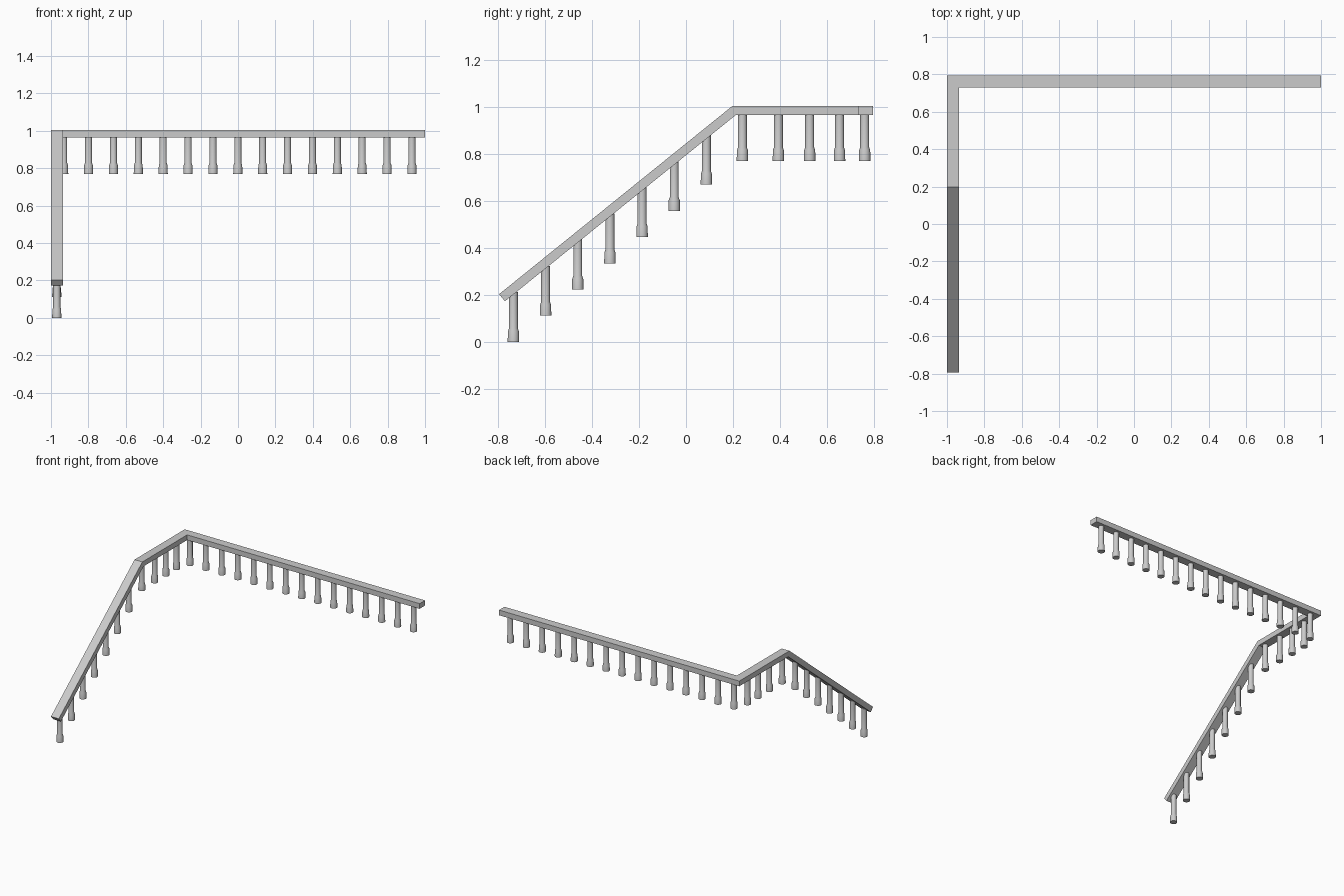
import bpy, bmesh

if "Cube" in bpy.data.objects:
    bpy.data.objects.remove(bpy.data.objects["Cube"])

# Handrail: one mitred rail swept along slope, landing and long back run
xo, xi = -1.0, -0.935          # side run outer / inner
yo, yi = 0.795, 0.731          # back run outer / inner
zt, zb = 1.004, 0.965          # rail top / underside
stations = [                   # outer top, inner top, inner bottom, outer bottom
    [(xo, -0.795, 0.203), (xi, -0.795, 0.203), (xi, -0.77, 0.173), (xo, -0.77, 0.173)],
    [(xo, 0.198, zt), (xi, 0.198, zt), (xi, 0.212, zb), (xo, 0.212, zb)],
    [(xo, yo, zt), (xi, yi, zt), (xi, yi, zb), (xo, yo, zb)],
    [(1, yo, zt), (1, yi, zt), (1, yi, zb), (1, yo, zb)],
]
bm = bmesh.new()
rings = [[bm.verts.new(p) for p in s] for s in stations]
for a, b in zip(rings, rings[1:]):
    for i in range(4):
        j = (i + 1) % 4
        bm.faces.new((a[i], a[j], b[j], b[i]))
bm.faces.new(rings[0])
bm.faces.new(rings[-1])
bmesh.ops.recalc_face_normals(bm, faces=bm.faces)
rail_mesh = bpy.data.meshes.new("handrail")
bm.to_mesh(rail_mesh)
bm.free()
bpy.context.collection.objects.link(bpy.data.objects.new("handrail", rail_mesh))

# Baluster: turned profile (radius, height) with a thicker foot
profile = [(0.0245, 0.0), (0.0235, 0.045), (0.019, 0.058), (0.019, 0.212)]
N = 20
bm = bmesh.new()
for (r1, z1), (r2, z2) in zip(profile, profile[1:]):
    geo = bmesh.ops.create_cone(bm, cap_ends=False, segments=N, radius1=r1, radius2=r2, depth=z2 - z1)
    bmesh.ops.translate(bm, verts=geo["verts"], vec=(0, 0, (z1 + z2) / 2))
bmesh.ops.remove_doubles(bm, verts=bm.verts, dist=1e-5)
bmesh.ops.holes_fill(bm, edges=[e for e in bm.edges if e.is_boundary], sides=0)
bmesh.ops.recalc_face_normals(bm, faces=bm.faces)
for f in bm.faces:
    f.smooth = len(f.verts) == 4
for e in bm.edges:
    e.smooth = e.calc_face_angle(0) < 0.6
post_mesh = bpy.data.meshes.new("baluster")
bm.to_mesh(post_mesh)
bm.free()


def baluster(name, x, y, z):
    ob = bpy.data.objects.new(name, post_mesh)
    ob.location = (x, y, z)
    bpy.context.collection.objects.link(ob)


# Long back run, corner included
for i in range(15):
    baluster(f"back_baluster_{i}", 0.93 - i * 0.133, 0.76, 0.77)
# Level landing
for i, y in enumerate((0.24, 0.393, 0.526, 0.653)):
    baluster(f"landing_baluster_{i}", -0.969, y, 0.77)
# Sloping run
for i in range(7):
    baluster(f"slope_baluster_{i}", -0.969, -0.734 + i * 0.1368, i * 0.1115)
